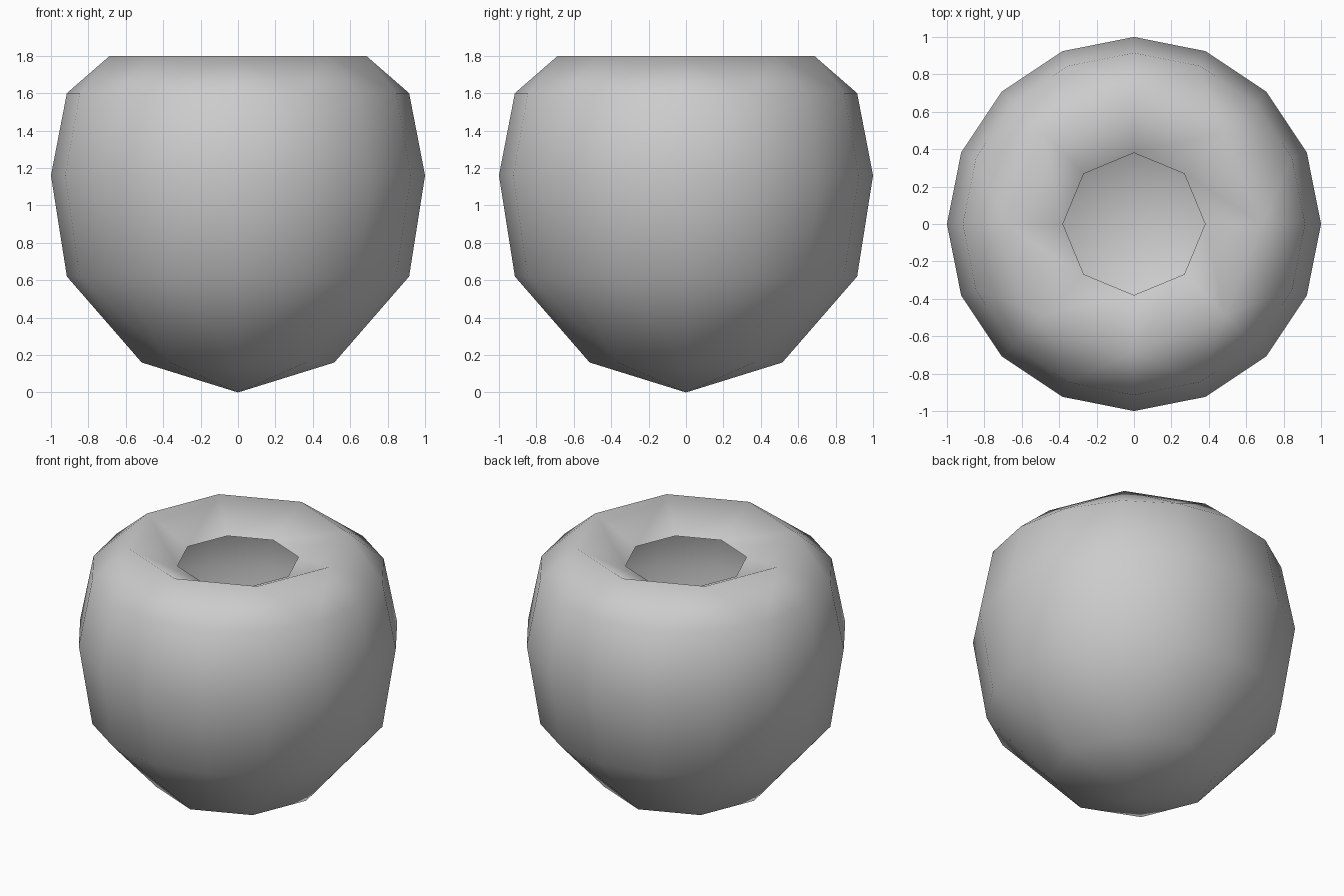
import bpy, bmesh
from math import cos, sin, tau

if "Cube" in bpy.data.objects:
    bpy.data.objects.remove(bpy.data.objects["Cube"])

bm = bmesh.new()


def ring(r, z, n):
    return [bm.verts.new((r * cos(tau * i / n), r * sin(tau * i / n), z)) for i in range(n)]


def bridge(lo, hi):
    # quads between equal rings, triangle fans where the count changes 16 <-> 8
    n, m = len(lo), len(hi)
    if n == m:
        for i in range(n):
            j = (i + 1) % n
            bm.faces.new((lo[i], lo[j], hi[j], hi[i]))
        return
    big, small = (lo, hi) if n > m else (hi, lo)
    for k in range(len(small)):
        a, b = small[k], small[(k + 1) % len(small)]
        p, q, r = big[2 * k], big[2 * k + 1], big[(2 * k + 2) % len(big)]
        for f in ((p, q, a), (q, b, a), (q, r, b)):
            bm.faces.new(f if n > m else f[::-1])


# fruit skin: rings from bottom to the open stem hole (radius, z, sides)
profile = [(0.515, 0.16, 8), (0.915, 0.62, 16), (1.0, 1.16, 16),
           (0.915, 1.60, 16), (0.685, 1.80, 8), (0.38, 1.655, 8)]
rings = [ring(*p) for p in profile]
for lo, hi in zip(rings, rings[1:]):
    bridge(lo, hi)

# pointed bottom
tip = bm.verts.new((0, 0, 0))
for i in range(8):
    bm.faces.new((tip, rings[0][(i + 1) % 8], rings[0][i]))

bmesh.ops.recalc_face_normals(bm, faces=bm.faces[:])
for f in bm.faces:
    f.smooth = True
mesh = bpy.data.meshes.new("fruit_body")
bm.to_mesh(mesh)
bm.free()
bpy.context.collection.objects.link(bpy.data.objects.new("fruit_body", mesh))
